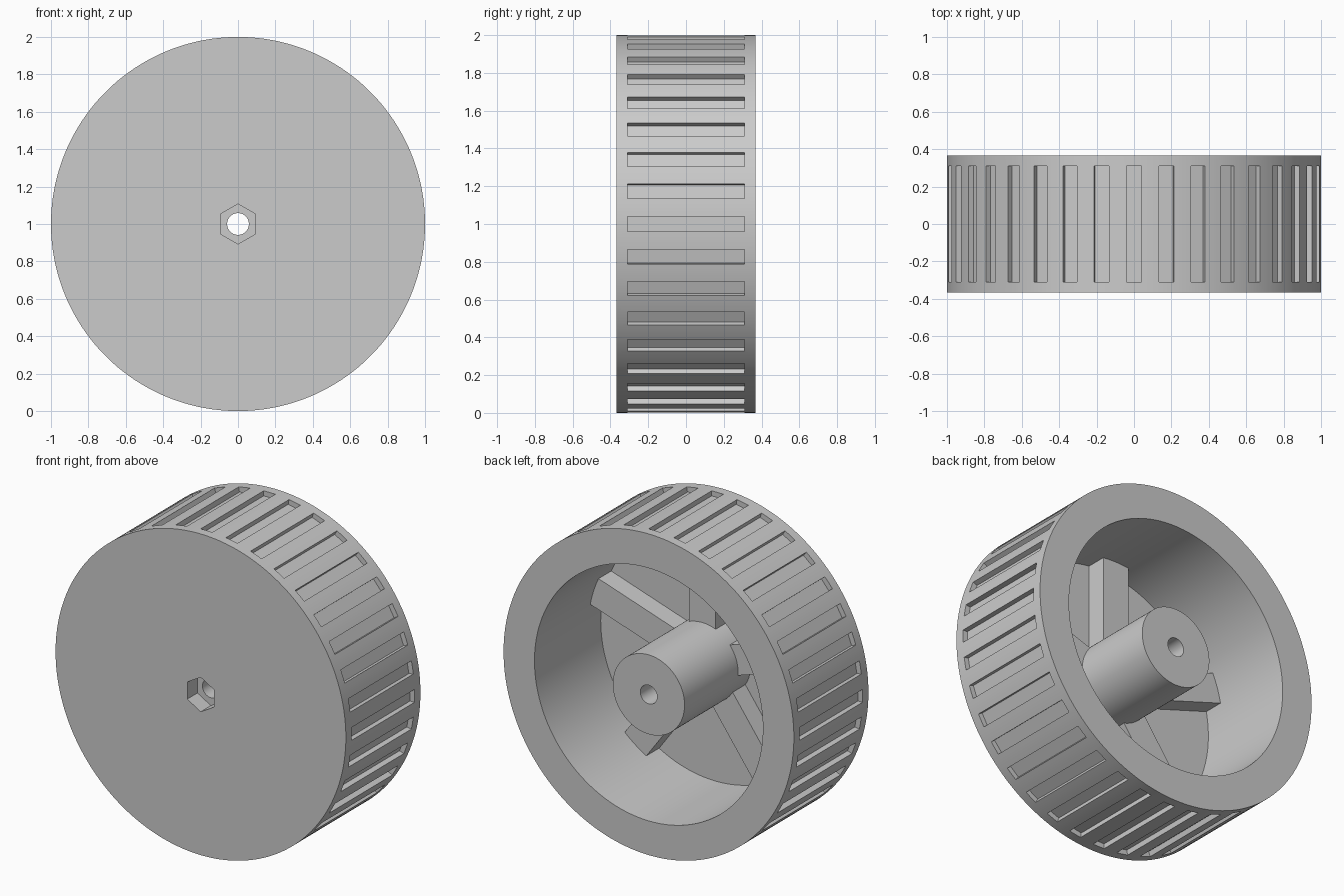
import bpy
import bmesh
from math import cos, sin, pi, radians
from mathutils import Matrix, Vector

cube = bpy.data.objects.get("Cube")
if cube:
    bpy.data.objects.remove(cube, do_unlink=True)

HALF = 0.367      # half of the wheel width
FLOOR = -0.285    # inner side of the front disc
RIM_IN = 0.787
HUB = 0.247
BORE = 0.058

grey = bpy.data.materials.new("plain_grey")
grey.use_nodes = True
grey.diffuse_color = (0.6, 0.6, 0.6, 1)
grey.node_tree.nodes["Principled BSDF"].inputs["Base Color"].default_value = (0.6, 0.6, 0.6, 1)


def finish(bm, name):
    """Turn a bmesh into an object whose axle sits at z = 1."""
    bmesh.ops.recalc_face_normals(bm, faces=bm.faces)
    mesh = bpy.data.meshes.new(name)
    bm.to_mesh(mesh)
    bm.free()
    obj = bpy.data.objects.new(name, mesh)
    obj.location.z = 1
    mesh.materials.append(grey)
    bpy.context.collection.objects.link(obj)
    return obj


def lathe(bm, profile, segments):
    """Closed (radius, y) profile turned around the y axis."""
    rings = []
    for i in range(segments):
        a = 2 * pi * i / segments
        rings.append([bm.verts.new((r * cos(a), y, r * sin(a))) for r, y in profile])
    for i, ring in enumerate(rings):
        after = rings[(i + 1) % segments]
        for j in range(len(profile)):
            k = (j + 1) % len(profile)
            bm.faces.new((ring[j], ring[k], after[k], after[j]))


def radial_box(bm, angle, r0, r1, width, y0, y1):
    """Box reaching from radius r0 to r1 in the given direction."""
    centre = Vector(((r0 + r1) / 2, (y0 + y1) / 2, 0))
    size = Matrix.Diagonal((r1 - r0, y1 - y0, width, 1))
    matrix = Matrix.Rotation(-angle, 4, 'Y') @ Matrix.Translation(centre) @ size
    bmesh.ops.create_cube(bm, size=1, matrix=matrix)


# Wheel body: rim, front disc, hub and bore in one profile
bm = bmesh.new()
lathe(bm, [(BORE, -HALF), (1, -HALF), (1, HALF), (RIM_IN, HALF),
           (RIM_IN, FLOOR), (HUB, FLOOR), (HUB, HALF), (BORE, HALF)], 180)
wheel = finish(bm, "wheel_body")

# Cutter: tread slots and the hexagonal nut recess
bm = bmesh.new()
for i in range(36):
    radial_box(bm, radians(10 * i), 0.968, 1.1, 0.08, -0.31, 0.31)
corners = [bm.verts.new((0.107 * sin(i * pi / 3), -HALF - 0.1, 0.107 * cos(i * pi / 3)))
           for i in range(6)]
cap = bm.faces.new(corners)
moved = bmesh.ops.extrude_face_region(bm, geom=[cap], use_keep_orig=True)["geom"]
bmesh.ops.translate(bm, vec=(0, 0.2, 0),
                    verts=[v for v in moved if isinstance(v, bmesh.types.BMVert)])
cutter = finish(bm, "slot_cutter")
cutter.hide_render = True

cut = wheel.modifiers.new("slots", 'BOOLEAN')
cut.operation = 'DIFFERENCE'
cut.solver = 'EXACT'
cut.object = cutter
bpy.ops.object.select_all(action='DESELECT')
bpy.context.view_layer.objects.active = wheel
wheel.select_set(True)
bpy.ops.object.modifier_apply(modifier=cut.name)
bpy.data.objects.remove(cutter, do_unlink=True)
bpy.ops.object.shade_smooth_by_angle(angle=radians(25))

# Five ribs joining hub and rim on the inside of the disc
bm = bmesh.new()
for i in range(5):
    radial_box(bm, radians(90 + 72 * i), HUB - 0.03, RIM_IN + 0.02, 0.184, FLOOR - 0.01, -0.16)
finish(bm, "inner_ribs")
